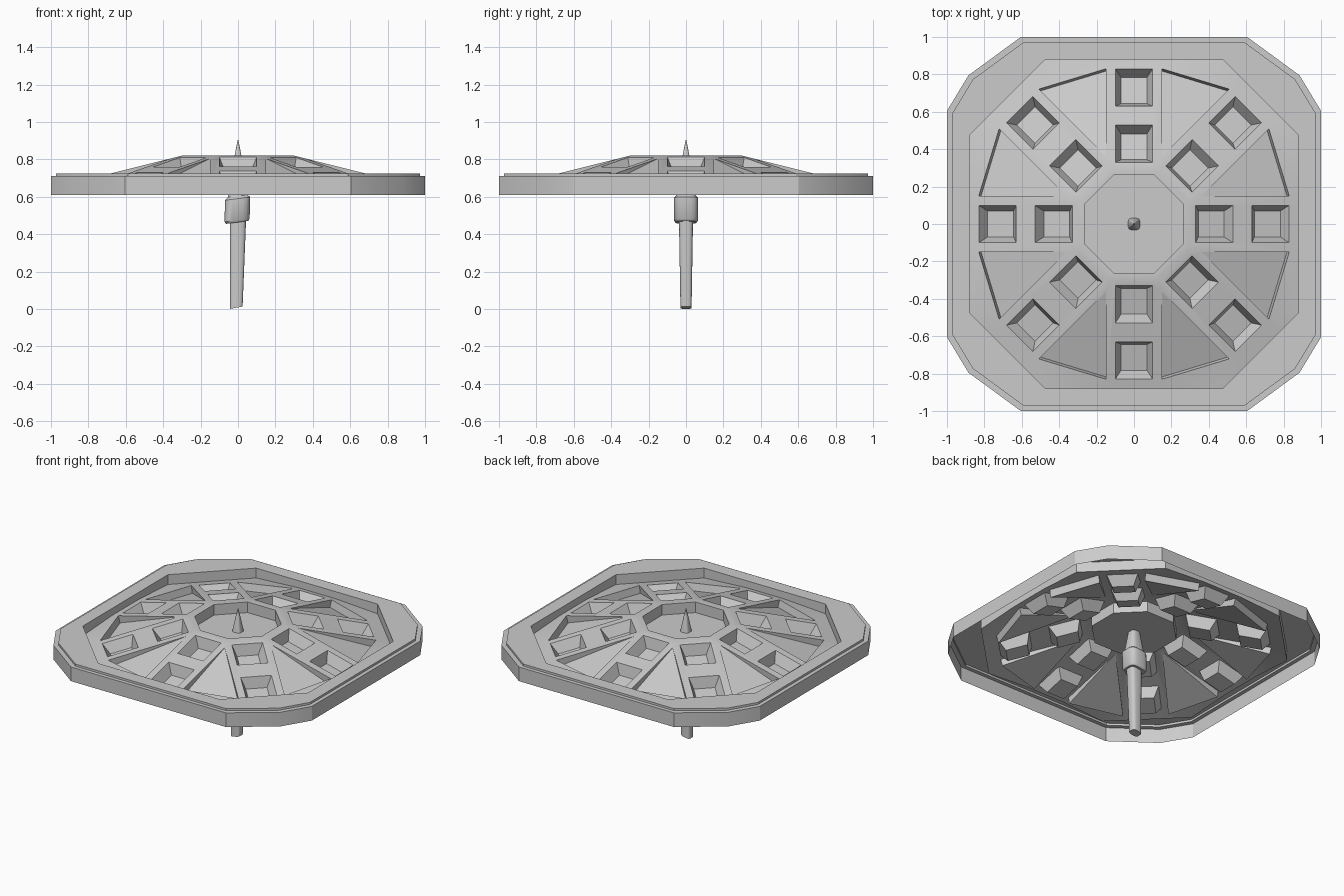
import bpy, bmesh, math
from mathutils import Vector

if "Cube" in bpy.data.objects:
    bpy.data.objects.remove(bpy.data.objects["Cube"])

grey = bpy.data.materials.new("plain grey")
grey.use_nodes = True
grey.diffuse_color = (0.6, 0.6, 0.6, 1)
grey.node_tree.nodes["Principled BSDF"].inputs["Base Color"].default_value = (0.6, 0.6, 0.6, 1)

TAN = math.tan(math.pi / 8)
TOP, SLOPE, FLAT = 0.82, 0.25, 0.30       # dome height, pitch, flat top radius
HALF, PIT = 0.15, 0.10                    # half widths of spokes and pits
RIM_Z, FLOOR_Z = 0.725, 0.745
TIP = HALF / TAN                          # where neighbouring spokes separate


def finish(bm, name, angle=30):
    bmesh.ops.remove_doubles(bm, verts=bm.verts, dist=0.0005)
    bmesh.ops.recalc_face_normals(bm, faces=bm.faces)
    highest = max(bm.faces, key=lambda f: abs(f.normal.z) * f.calc_area())
    if name == "shield_shell" and highest.normal.z < 0:
        bmesh.ops.reverse_faces(bm, faces=bm.faces)
    mesh = bpy.data.meshes.new(name)
    bm.to_mesh(mesh)
    bm.free()
    obj = bpy.data.objects.new(name, mesh)
    mesh.materials.append(grey)
    bpy.context.collection.objects.link(obj)
    bpy.ops.object.select_all(action='DESELECT')
    obj.select_set(True)
    bpy.context.view_layer.objects.active = obj
    bpy.ops.object.shade_smooth_by_angle(angle=math.radians(angle))
    return obj


def face(bm, *pts):
    bm.faces.new([bm.verts.new(p) for p in pts])


def skirt(bm, upper, lower):
    """Walls between two closed loops."""
    n = len(upper)
    for i in range(n):
        j = (i + 1) % n
        face(bm, upper[i], upper[j], lower[j], lower[i])


def plan(k, r, t, z):
    """Point at distance r along spoke k, offset t sideways."""
    a = k * math.pi / 4
    c, s = math.cos(a), math.sin(a)
    return Vector((r * c - t * s, r * s + t * c, z))


def dome(k, r, t):
    p = plan(k, r, t, 0)
    reach = max(p.dot(plan(i, 1, 0, 0)) for i in range(8))
    p.z = TOP - SLOPE * (reach - FLAT)
    return p


def spoke(k):
    """Rim radius, rim half side, panel end, row positions."""
    if k % 2:
        return 1.355 / 2 ** 0.5, 0.405 / 2 ** 0.5, 0.87, [FLAT, 0.34, 0.54, 0.665, 0.865]
    return 0.88, 0.475, 0.83, [FLAT, 0.33, 0.53, 0.63, 0.83]


shell = bmesh.new()
for k in range(8):
    R, side, end, rows = spoke(k)
    rows = rows + [R]
    # Spoke middle with two tapered pits
    for i in range(5):
        a, b = rows[i], rows[i + 1]
        cell = [(a, -PIT), (b, -PIT), (b, PIT), (a, PIT)]
        opening = [dome(k, r, t) for r, t in cell]
        if i % 2 == 0:
            face(shell, *opening)
            continue
        mid = sum(opening, Vector()) / 4
        down = plan(k, -0.017, 0, -0.07)
        floor = [mid + (p - mid) * 0.69 + down for p in opening]
        skirt(shell, opening, floor)
        face(shell, *floor)
    # Spoke edges
    for s in (-1, 1):
        outer = [(FLAT, FLAT * TAN), (TIP, HALF), (end, HALF), (R, HALF)]
        inner = [(r, PIT) for r in reversed(rows)]
        face(shell, *[dome(k, r, s * t) for r, t in outer + inner])
    # Flat collar, centre well wall
    w, c = FLAT * TAN, 0.262
    face(shell, plan(k, c, -c * TAN, TOP), *[dome(k, FLAT, t) for t in (-w, -PIT, PIT, w)],
         plan(k, c, c * TAN, TOP))
    face(shell, plan(k, c, -c * TAN, TOP), plan(k, c, c * TAN, TOP),
         plan(k, c, c * TAN, FLOOR_Z), plan(k, c, -c * TAN, FLOOR_Z))
    # Sunken wedge panel to the next spoke
    n = k + 1
    R2, side2, end2, _ = spoke(n)
    tip, A, B = dome(k, TIP, HALF), dome(k, end, HALF), dome(n, end2, -HALF)
    drop = plan(k + 0.5, -0.012, 0, -0.05)
    A2, B2 = A + drop, B + drop
    face(shell, tip, A2, B2)
    face(shell, tip, A, A2)
    face(shell, tip, B2, B)
    face(shell, A, B, B2, A2)
    # Border outside the panel
    corner = dome(k, R, side)
    face(shell, A, dome(k, R, HALF), corner)
    face(shell, A, corner, B)
    face(shell, B, corner, dome(n, R2, -HALF))
    # Inner wall of the rim
    top = (side, 0, -side) if k % 2 else (side, -side)
    face(shell, *[dome(k, R, t) for t in (-side, -HALF, -PIT, PIT, HALF, side)],
         *[plan(k, R, t, RIM_Z) for t in top])

face(shell, *[plan(k, 0.262, 0.262 * TAN, FLOOR_Z) for k in range(8)])


# Stepped rim
def rim_loop(quarter, z, scale=1):
    pts = []
    for sx, sy in ((1, 1), (-1, 1), (-1, -1), (1, -1)):
        q = quarter if sx * sy > 0 else quarter[::-1]
        pts += [Vector((sx * x * scale, sy * y * scale, z)) for x, y in q]
    return pts


outline = [(1, 0.605), (0.885, 0.795), (0.605, 1)]
inside = [(0.88, 0.475), (0.6775, 0.6775), (0.475, 0.88)]
loops = [rim_loop(outline, 0.61), rim_loop(outline, 0.71), rim_loop(outline, 0.71, 0.973),
         rim_loop(outline, RIM_Z, 0.973), rim_loop(inside, RIM_Z)]
for a, b in zip(loops, loops[1:]):
    skirt(shell, a, b)
finish(shell, "shield_shell")


# Spike, collar and grip: lofted rounded squares
def loft(name, sections):
    """Sections are (centre x, z, half x, half y, tilt)."""
    bm = bmesh.new()
    rings = []
    for cx, z, hx, hy, tilt in sections:
        ring = []
        for i in range(16):
            a = math.tau * (i + 0.5) / 16
            c, s = math.cos(a), math.sin(a)
            x = hx * math.copysign(abs(c) ** 0.55, c)
            y = hy * math.copysign(abs(s) ** 0.55, s)
            ring.append(Vector((cx + x, y, z + tilt * x)))
        rings.append(ring)
    for a, b in zip(rings, rings[1:]):
        skirt(bm, a, b)
    face(bm, *rings[0])
    face(bm, *rings[-1])
    return finish(bm, name, 40)


loft("spike", [(0, 0.59, 0.055, 0.055, 0), (0, 0.745, 0.032, 0.032, 0),
               (0, 0.89, 0.005, 0.005, 0), (0, 0.905, 0.001, 0.001, 0)])
loft("collar", [(-0.005, 0.463, 0.06, 0.055, 0.13), (-0.005, 0.475, 0.068, 0.065, 0.13),
                (-0.002, 0.59, 0.068, 0.065, 0.13), (0, 0.605, 0.052, 0.052, 0.1)])
loft("grip", [(-0.009, 0.007, 0.034, 0.030, 0.18), (0, 0.48, 0.044, 0.038, 0.1)])
